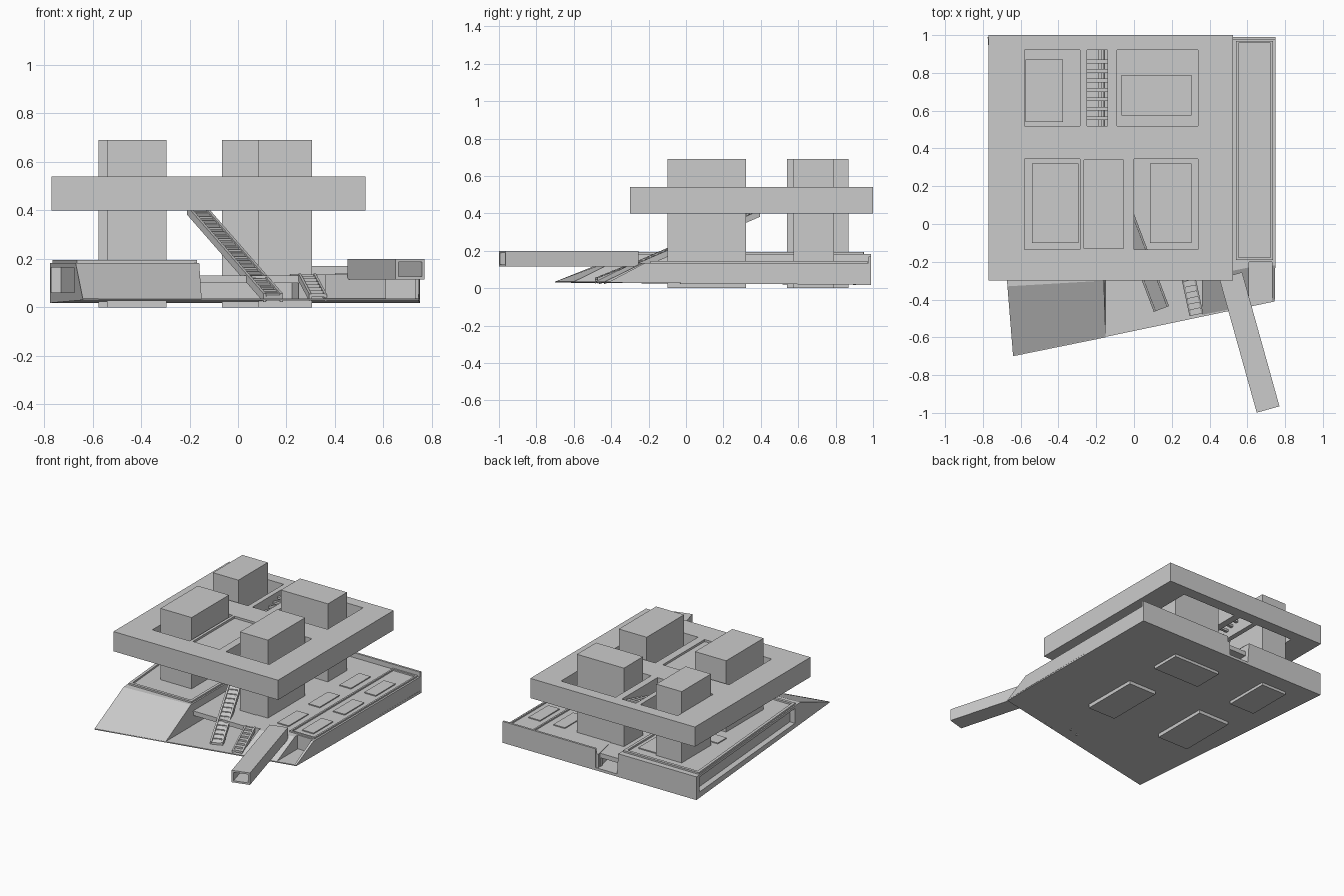
import bpy
import math
from mathutils import Vector

cube = bpy.data.objects.get("Cube")
if cube:
    bpy.data.objects.remove(cube, do_unlink=True)

grey = bpy.data.materials.new("concrete_grey")
grey.use_nodes = True
grey.diffuse_color = (0.6, 0.6, 0.6, 1)
grey.node_tree.nodes["Principled BSDF"].inputs["Base Color"].default_value = (0.6, 0.6, 0.6, 1)

FACES = [(3, 2, 1, 0), (4, 5, 6, 7), (0, 1, 5, 4), (1, 2, 6, 5), (2, 3, 7, 6), (3, 0, 4, 7)]


def build(name, solids):
    """One object from a list of eight-cornered solids."""
    verts, faces = [], []
    for solid in solids:
        n = len(verts)
        verts += solid
        faces += [tuple(i + n for i in f) for f in FACES]
    mesh = bpy.data.meshes.new(name)
    mesh.from_pydata(verts, [], faces)
    mesh.materials.append(grey)
    obj = bpy.data.objects.new(name, mesh)
    bpy.context.collection.objects.link(obj)
    return obj


def hexa(bottom, z0, top, z1):
    return [(x, y, z0) for x, y in bottom] + [(x, y, z1) for x, y in top]


def block(x0, x1, y0, y1, z0, z1):
    q = [(x0, y0), (x1, y0), (x1, y1), (x0, y1)]
    return hexa(q, z0, q, z1)


def bar(p, q, width, height, shift=0.0, lift=0.0):
    """Sloped bar with upright ends, top surface through p and q."""
    p, q = Vector(p), Vector(q)
    d = q - p
    side = Vector((d.y, -d.x, 0)).normalized()
    mid, half = side * shift, side * width / 2
    ring = [p + mid - half, p + mid + half, q + mid + half, q + mid - half]
    return [tuple(v + Vector((0, 0, lift - height))) for v in ring] + \
           [tuple(v + Vector((0, 0, lift))) for v in ring]


def frame(x0, x1, y0, y1, z0, z1, w):
    return [block(x0, x1, y0, y0 + w, z0, z1), block(x0, x1, y1 - w, y1, z0, z1),
            block(x0, x0 + w, y0 + w, y1 - w, z0, z1), block(x1 - w, x1, y0 + w, y1 - w, z0, z1)]


def cut(obj, solids):
    cutter = build("cutter", solids)
    cutter.hide_render = True
    mod = obj.modifiers.new("cut", 'BOOLEAN')
    mod.operation, mod.solver, mod.object = 'DIFFERENCE', 'EXACT', cutter
    bpy.context.view_layer.objects.active = obj
    bpy.ops.object.modifier_apply(modifier=mod.name)
    bpy.data.objects.remove(cutter, do_unlink=True)


# Raised slab with tower openings and a shallow court
slab = build("upper_slab", [block(-.77, .525, -.30, 1.0, .40, .54)])
holes = [(-.58, -.285, .52, .92), (-.25, -.14, .52, .92), (-.09, .34, .52, .92),
         (-.58, -.285, -.135, .345), (0, .34, -.135, .345)]
cut(slab, [block(*h, .3, .6) for h in holes] + [block(-.265, -.055, -.13, .34, .525, .6)])

# Four towers running through slab and base
towers = {"front_left": (-.54, -.295, -.10, .32), "front_right": (.085, .305, -.10, .32),
          "back_left": (-.575, -.375, .54, .87), "back_right": (-.065, .305, .575, .79)}
for name, area in towers.items():
    build(name + "_tower", [block(*area, 0, .69)])

# Slats in the narrow opening
build("slab_slats", [block(-.25, -.14, .55 + .05 * i, .57 + .05 * i, .42 + .014 * i, .435 + .014 * i)
                     for i in range(7)])

# Ground plate, slightly thicker at the back
ground = [(-.64, -.70), (.745, -.41), (.75, .99), (-.775, .99)]
build("ground_plate", [[(x, y, .03 if y < 0 else .018) for x, y in ground]
                       + [(x, y, .037) for x, y in ground]])

# Left deck with ramp front and recessed side band
left_deck = build("left_deck", [hexa([(-.64, -.70), (-.15, -.60), (-.15, .99), (-.775, .99)], .035,
                                     [(-.67, -.33), (-.16, -.30), (-.16, .99), (-.775, .99)], .183)])
band = [(-.75, -.26), (-.635, -.26), (-.73, .95), (-.85, .95)]
cut(left_deck, [hexa(band, .06, band, .165)])
build("left_deck_rim", [bar((-.655, -.28, .195), (-.755, .95, .195), .02, .012),
                        block(-.66, -.17, -.28, -.26, .183, .195),
                        block(-.75, -.17, .93, .95, .183, .195),
                        block(-.19, -.17, -.26, .93, .183, .195)])
build("left_deck_panels", [block(-.60, -.42, .40, .50, .183, .19), block(-.36, -.22, .45, .85, .183, .19)])

# Low middle deck
build("middle_deck", [block(-.16, .26, -.28, .96, .10, .132)])
build("middle_wall", [block(-.16, .26, -.14, -.12, .035, .10), block(.0, .26, .94, .96, .035, .10)])

# Right deck with ramp front
build("right_deck", [hexa([(.36, -.485), (.61, -.435), (.61, -.21), (.36, -.21)], .035,
                          [(.36, -.28), (.61, -.23), (.61, -.21), (.36, -.21)], .135),
                     hexa([(.25, -.28), (.61, -.21), (.61, .985), (.0, .985)], .035,
                          [(.25, -.28), (.61, -.21), (.61, .985), (.0, .985)], .135),
                     block(.61, .748, -.20, .985, .035, .135)])
build("corner_wall", [hexa([(.73, -.41), (.745, -.41), (.748, -.20), (.73, -.20)], .035,
                           [(.73, -.22), (.748, -.22), (.748, -.20), (.73, -.20)], .135)])
build("right_deck_rim", frame(.54, .735, -.19, .97, .135, .145, .012))
build("right_deck_panels", [block(x, x + .09, y, y + .22, .135, .142)
                            for x in (.40, .595) for y in (-.13, .22, .57)])

# Back parapet
build("back_parapet", [block(.02, .75, .975, .99, .02, .17)])

# Inclined walkway rising under the slab
low, high = (.145, -.45, .045), (-.17, .38, .405)
parts = [bar(low, high, .07, .015)]
parts += [bar(low, high, .012, .035, s, .012) for s in (-.037, .037)]
a, b = Vector(low), Vector(high)
parts += [bar(a.lerp(b, t / 24), a.lerp(b, (t + .5) / 24), .06, .012, 0, .006) for t in range(24)]
build("inclined_walkway", parts)

# Short front stair
top, foot = Vector((.285, -.27, .13)), Vector((.33, -.48, .045))
stair = []
for i in range(7):
    p, q = top.lerp(foot, i / 7), top.lerp(foot, (i + 1) / 7)
    q.z = p.z
    stair.append(bar(p, q, .055, .014))
stair += [bar(top, foot, .01, .03, s, .01) for s in (-.032, .032)]
build("front_stair", stair)

# Projecting box arm with open front end and recessed sides
end, root = Vector((.71, -.982, .2)), Vector((.512, -.272, .2))
along = (root - end).normalized()
arm = build("entrance_arm", [bar(end, root, .125, .085)])
cut(arm, [bar(end - along * .05, root - along * .08, .10, .06, 0, -.0125)])
